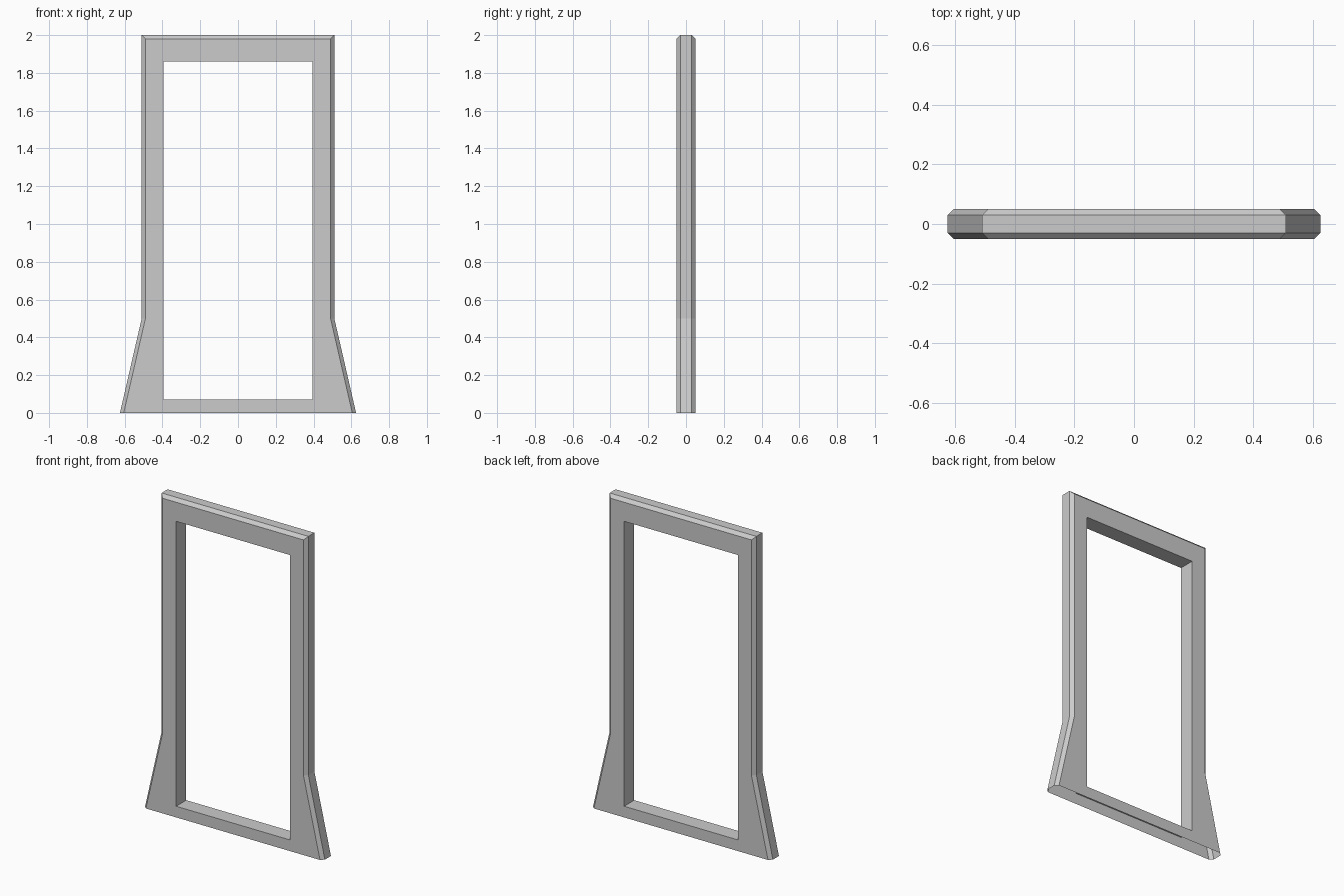
import bpy
import bmesh

if "Cube" in bpy.data.objects:
    bpy.data.objects.remove(bpy.data.objects["Cube"])


def mirrored(half):
    """Left-hand (x, z) points, then the same points back down the right side."""
    return half + [(-x, z) for x, z in reversed(half)]


# Profiles run from bottom left, over the top, to bottom right
outer = mirrored([(-0.625, 0), (-0.51, 0.5), (-0.51, 2.0)])
face_edge = mirrored([(-0.605, 0), (-0.49, 0.5), (-0.49, 1.98)])
opening = mirrored([(-0.395, 0.07), (-0.395, 0.5), (-0.395, 1.86)])

# Cross-section loops from back to front; the underside stays open
loops = [(opening, 0.05), (face_edge, 0.05), (outer, 0.03),
         (outer, -0.03), (face_edge, -0.05), (opening, -0.05)]
closed = [True, False, False, False, True, True]

bm = bmesh.new()
rings = [[bm.verts.new((x, y, z)) for x, z in pts] for pts, y in loops]
for k, is_closed in enumerate(closed):
    a, b = rings[k], rings[(k + 1) % len(rings)]
    n = len(a)
    for i in range(n if is_closed else n - 1):
        j = (i + 1) % n
        bm.faces.new((b[i], b[j], a[j], a[i]))

# Door frame with flared feet
mesh = bpy.data.meshes.new("door_frame")
bm.to_mesh(mesh)
bm.free()
bpy.context.collection.objects.link(bpy.data.objects.new("door_frame", mesh))
